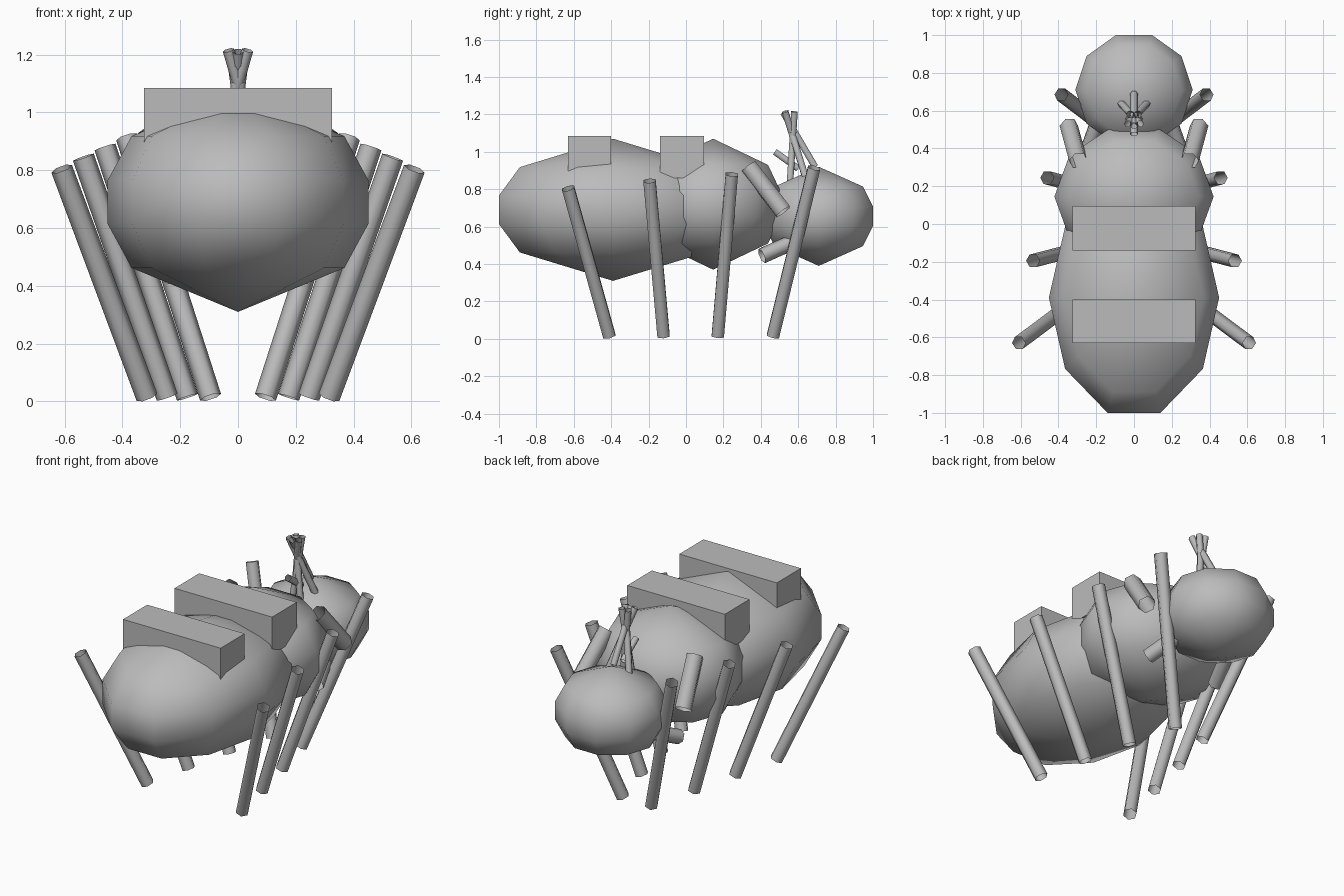
import bpy, math
from mathutils import Vector

if "Cube" in bpy.data.objects:
    bpy.data.objects.remove(bpy.data.objects["Cube"])

grey = bpy.data.materials.new("plain grey")
grey.diffuse_color = (0.5, 0.5, 0.5, 1)
grey.use_nodes = True
grey.node_tree.nodes["Principled BSDF"].inputs["Base Color"].default_value = grey.diffuse_color


def make(name, verts, faces, smooth=True):
    me = bpy.data.meshes.new(name)
    me.from_pydata([tuple(v) for v in verts], [], faces)
    me.materials.append(grey)
    for p in me.polygons:
        p.use_smooth = smooth
    ob = bpy.data.objects.new(name, me)
    bpy.context.collection.objects.link(ob)
    return ob


def blob(name, centre, radii, n=10):
    """Low-poly ellipsoid whose rings are evenly spaced in height."""
    c = Vector(centre)
    a, b, h = radii
    verts = [c + Vector((0, 0, -h))]
    levels = (-0.6, -0.2, 0.2, 0.6)
    for z in levels:
        r = math.sqrt(1 - z * z)
        for i in range(n):
            t = 2 * math.pi * i / n
            verts.append(c + Vector((a * r * math.cos(t), b * r * math.sin(t), h * z)))
    verts.append(c + Vector((0, 0, h)))
    top = len(verts) - 1
    faces = []
    for i in range(n):
        j = (i + 1) % n
        faces.append((0, 1 + j, 1 + i))
        for k in range(len(levels) - 1):
            lo, hi = 1 + k * n, 1 + (k + 1) * n
            faces.append((lo + i, lo + j, hi + j, hi + i))
        last = 1 + (len(levels) - 1) * n
        faces.append((last + i, last + j, top))
    return make(name, verts, faces)


def tube(name, p, q, r, n=6):
    """Open-ended straight tube from p to q."""
    p, q = Vector(p), Vector(q)
    d = (q - p).normalized()
    u = d.cross(Vector((0, 1, 0))).normalized()
    w = d.cross(u)
    verts = []
    for e in (p, q):
        for i in range(n):
            t = 2 * math.pi * i / n
            verts.append(e + r * (math.cos(t) * u + math.sin(t) * w))
    faces = [(i, (i + 1) % n, n + (i + 1) % n, n + i) for i in range(n)]
    return make(name, verts, faces)


def pair(name, p, q, r):
    for side, s in (("right", 1), ("left", -1)):
        tube(f"{name}_{side}", (s * p[0], p[1], p[2]), (s * q[0], q[1], q[2]), r)


def box(name, lo, hi):
    verts = [(x, y, z) for x in (lo[0], hi[0]) for y in (lo[1], hi[1]) for z in (lo[2], hi[2])]
    faces = [(0, 1, 3, 2), (4, 6, 7, 5), (0, 4, 5, 1), (2, 3, 7, 6), (0, 2, 6, 4), (1, 5, 7, 3)]
    return make(name, verts, faces, smooth=False)


# body segments
blob("abdomen", (0, -0.39, 0.69), (0.46, 0.655, 0.38))
blob("thorax", (0, 0.145, 0.72), (0.43, 0.386, 0.35))
blob("head", (0, 0.71, 0.655), (0.317, 0.311, 0.265))

# blocks across the back
box("rear_back_block", (-0.325, -0.63, 0.86), (0.325, -0.40, 1.085))
box("middle_back_block", (-0.325, -0.14, 0.86), (0.325, 0.095, 1.085))

# four pairs of legs: foot, then upper end
legs = [((0.315, -0.41, 0.015), (0.61, -0.63, 0.805)),
        ((0.245, -0.12, 0.015), (0.535, -0.195, 0.845)),
        ((0.175, 0.17, 0.015), (0.46, 0.245, 0.88)),
        ((0.095, 0.465, 0.015), (0.385, 0.685, 0.915))]
for i, (foot, tip) in enumerate(legs):
    pair(f"leg_{i + 1}", foot, tip, 0.038)

# short feelers beside and beneath the head
pair("side_feeler", (0.345, 0.52, 0.68), (0.295, 0.335, 0.92), 0.05)
pair("lower_feeler", (0.24, 0.405, 0.443), (0.17, 0.60, 0.53), 0.042)

# bundle of crossed stalks on the head
tube("crest_stalk_centre", (0, 0.69, 0.92), (0, 0.52, 1.21), 0.02)
pair("crest_stalk_outer", (0.07, 0.64, 0.86), (-0.033, 0.53, 1.215), 0.02)
pair("crest_stalk_inner", (0.03, 0.555, 0.82), (-0.022, 0.58, 1.215), 0.02)
tube("crest_stub", (0, 0.60, 0.91), (0, 0.475, 1.0), 0.02)
